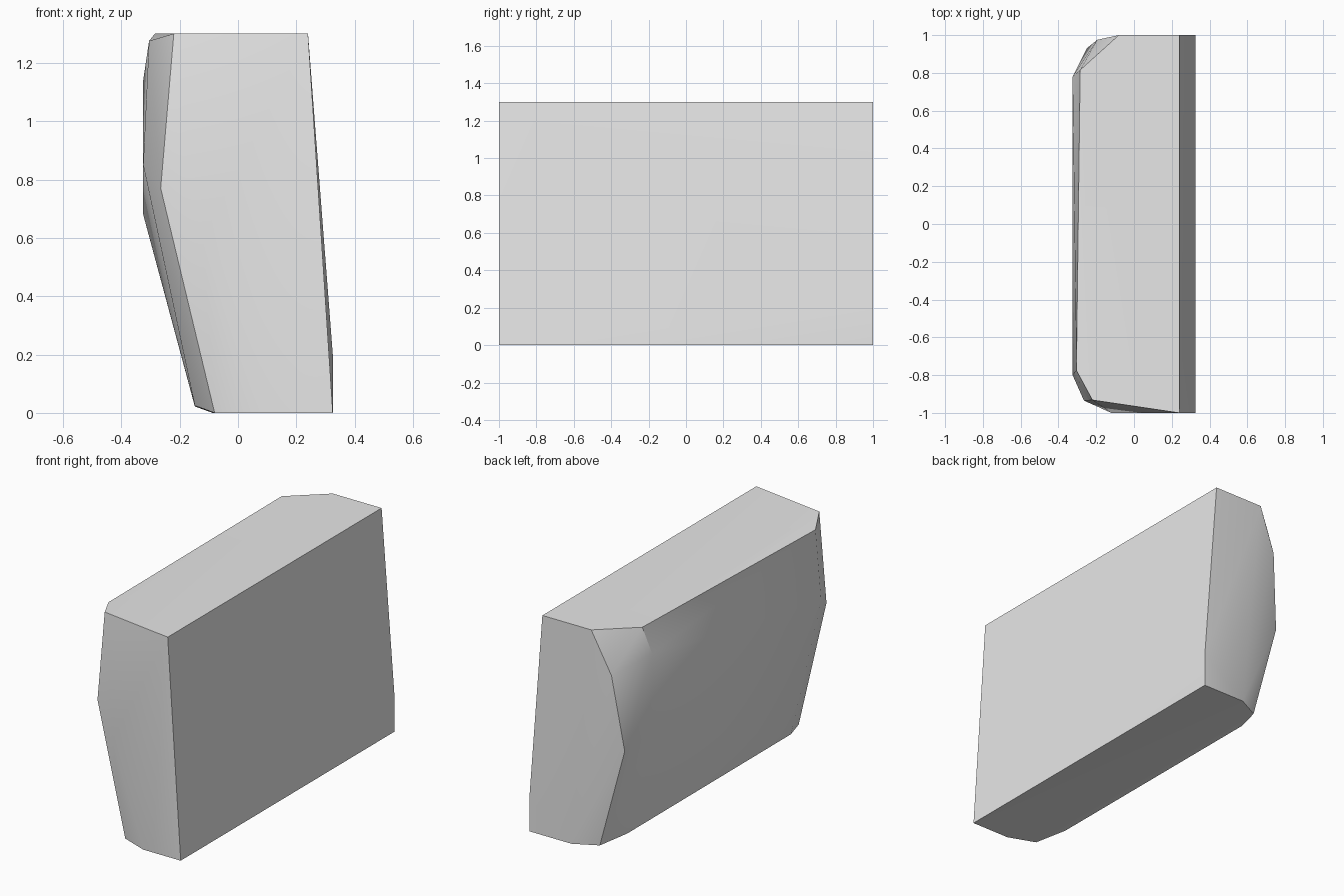
import bpy
import bmesh
import math

# Remove the default cube only
default_cube = bpy.data.objects.get("Cube")
if default_cube:
    bpy.data.objects.remove(default_cube, do_unlink=True)


def make_material(name, colour):
    material = bpy.data.materials.new(name)
    material.use_nodes = True
    material.diffuse_color = colour
    material.node_tree.nodes["Principled BSDF"].inputs["Base Color"].default_value = colour
    return material


def make_faceted_solid(name, sections, material):
    """Wrap one convex skin around a stack of outline sections."""
    bm = bmesh.new()
    for section in sections:
        for corner in section:
            bm.verts.new(corner)
    hull = bmesh.ops.convex_hull(bm, input=bm.verts[:])
    spare = {v for v in hull["geom_interior"] + hull["geom_unused"]
             if isinstance(v, bmesh.types.BMVert)}
    bmesh.ops.delete(bm, geom=list(spare), context="VERTS")
    bmesh.ops.recalc_face_normals(bm, faces=bm.faces[:])
    mesh = bpy.data.meshes.new(name)
    bm.to_mesh(mesh)
    bm.free()
    mesh.materials.append(material)
    solid = bpy.data.objects.new(name, mesh)
    bpy.context.collection.objects.link(solid)
    return solid


# Flat underside
base = [(.325, -1, 0), (.08, -1, 0), (-.08, -.94, 0),
        (-.087, .93, 0), (.05, 1, 0), (.325, 1, 0)]

# Narrow chamfer along the lower right side
lower_chamfer = [(-.148, -.77, .025), (-.148, .76, .022), (.325, 1, .2)]

# Widest part, bulging to the right with cut corners
bulge = [(-.12, -1, .6), (-.265, -.935, .77), (-.325, -.8, .85),
         (-.325, .78, .68), (-.25, .93, .6)]

# Shoulder leaning in under the top
shoulder = [(-.305, -.775, 1.275), (-.325, .78, 1.14), (-.195, .975, 1.05)]

# Flat top
top = [(.24, -1, 1.3), (-.22, -.932, 1.3), (-.285, .815, 1.3),
       (-.08, 1, 1.3), (.24, 1, 1.3)]

grey = make_material("plain grey", (.8, .8, .8, 1))
block = make_faceted_solid("wedge_block", [base, lower_chamfer, bulge, shoulder, top], grey)

# Soft shading over the shallow facets, crisp main edges
bpy.ops.object.select_all(action="DESELECT")
block.select_set(True)
bpy.context.view_layer.objects.active = block
bpy.ops.object.shade_smooth_by_angle(angle=math.radians(30))
